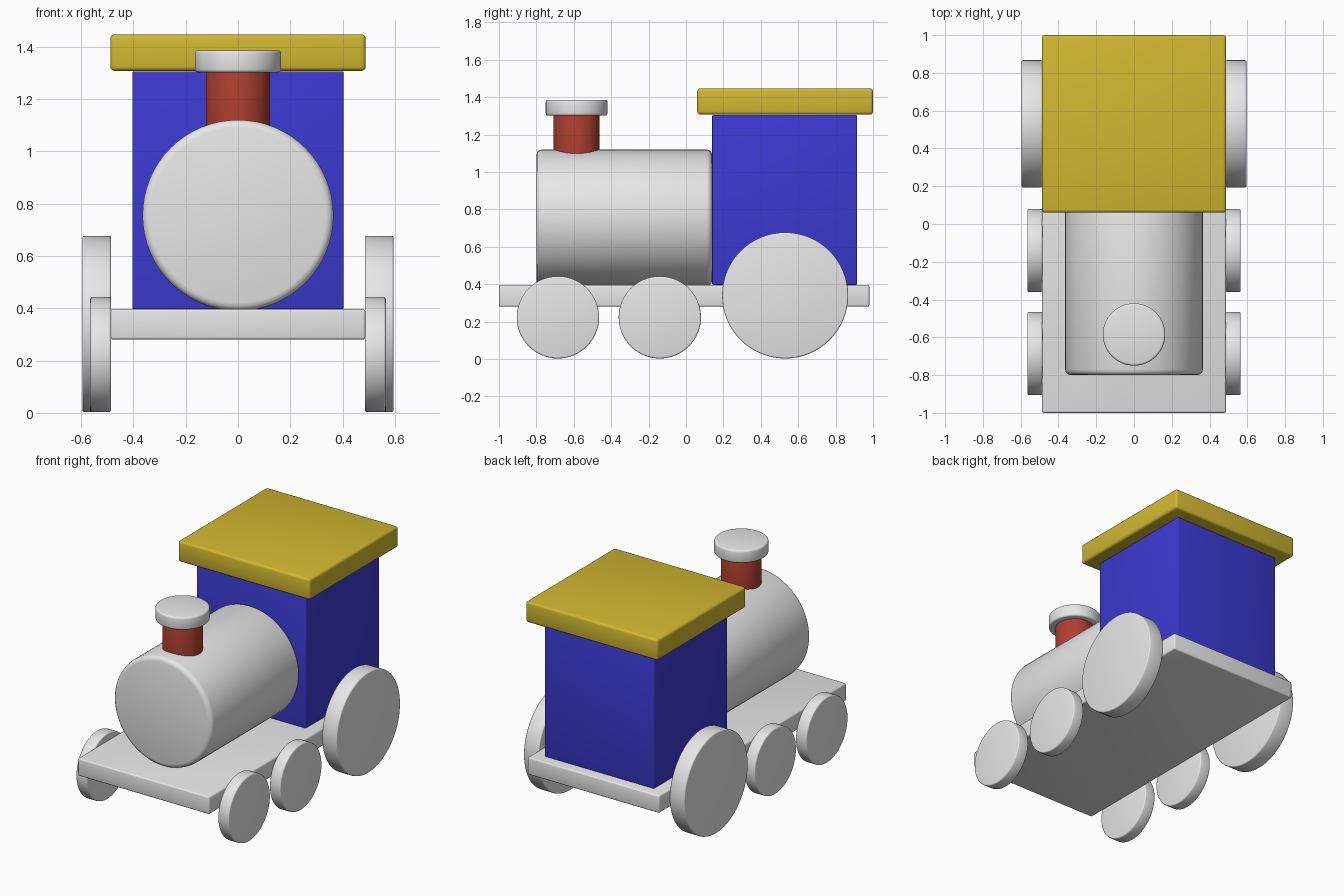
import bpy
from math import pi, radians

default = bpy.data.objects.get("Cube")
if default:
    bpy.data.objects.remove(default, do_unlink=True)


def material(name, colour):
    mat = bpy.data.materials.new(name)
    mat.use_nodes = True
    rgba = (*colour, 1)
    mat.diffuse_color = rgba
    mat.node_tree.nodes["Principled BSDF"].inputs["Base Color"].default_value = rgba
    return mat


GREY = material("light grey", (0.8, 0.8, 0.8))
BLUE = material("deep blue", (0.045, 0.042, 0.64))
RED = material("brick red", (0.43, 0.05, 0.03))
YELLOW = material("mustard yellow", (0.64, 0.48, 0.03))


def finish(name, mat, bevel):
    """Name, colour, round the edges and shade the active object."""
    obj = bpy.context.object
    obj.name = obj.data.name = name
    obj.data.materials.append(mat)
    bpy.ops.object.transform_apply(location=False, rotation=True, scale=True)
    mod = obj.modifiers.new("Rounded edges", "BEVEL")
    mod.width = bevel
    mod.segments = 3
    mod.limit_method = "ANGLE"
    mod.angle_limit = radians(40)
    bpy.ops.object.modifier_apply(modifier=mod.name)
    bpy.ops.object.shade_smooth_by_angle(angle=radians(35))
    return obj


def box(name, mat, x, y, z, bevel):
    """Box spanning -x..x and the given y and z ranges."""
    bpy.ops.mesh.primitive_cube_add(size=1, location=(0, sum(y) / 2, sum(z) / 2))
    bpy.context.object.scale = (2 * x, y[1] - y[0], z[1] - z[0])
    return finish(name, mat, bevel)


def cylinder(name, mat, radius, depth, centre, bevel, rotation=(0, 0, 0)):
    bpy.ops.mesh.primitive_cylinder_add(
        vertices=64, radius=radius, depth=depth, location=centre, rotation=rotation)
    return finish(name, mat, bevel)


# Body
box("chassis", GREY, 0.487, (-1, 0.98), (0.28, 0.397), 0.01)
box("cab", BLUE, 0.404, (0.14, 0.915), (0.397, 1.305), 0.006)
box("roof", YELLOW, 0.488, (0.06, 1), (1.307, 1.447), 0.016)
cylinder("boiler", GREY, 0.365, 0.94, (0, -0.33, 0.755), 0.03, (pi / 2, 0, 0))

# Chimney
cylinder("chimney", RED, 0.123, 0.36, (0, -0.585, 1.14), 0.004)
cylinder("chimney_cap", GREY, 0.165, 0.085, (0, -0.585, 1.3435), 0.012)

# Wheels on both sides
for side, sign in (("left", 1), ("right", -1)):
    for place, radius, width, y in (
            ("front", 0.22, 0.08, -0.685),
            ("middle", 0.22, 0.08, -0.14),
            ("rear", 0.337, 0.11, 0.53)):
        cylinder(f"{place}_{side}_wheel", GREY, radius, width,
                 (sign * (0.485 + width / 2), y, radius + 0.003),
                 0.008, (0, pi / 2, 0))
